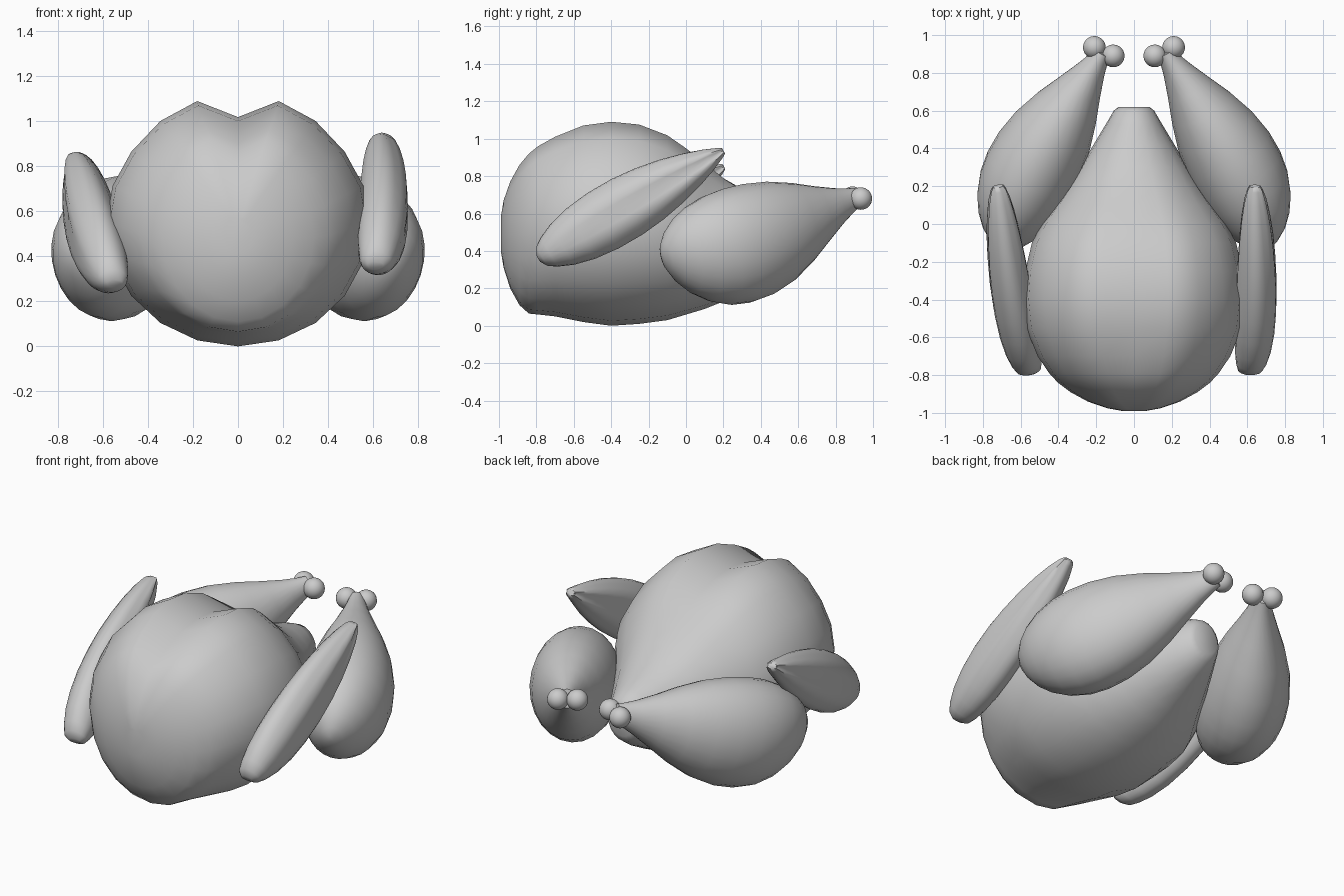
import bpy, bmesh, math
from mathutils import Vector

if "Cube" in bpy.data.objects:
    bpy.data.objects.remove(bpy.data.objects["Cube"])


def finish(name, bm, angle=60):
    bmesh.ops.recalc_face_normals(bm, faces=bm.faces)
    me = bpy.data.meshes.new(name)
    bm.to_mesh(me)
    bm.free()
    ob = bpy.data.objects.new(name, me)
    bpy.context.collection.objects.link(ob)
    bpy.ops.object.select_all(action='DESELECT')
    bpy.context.view_layer.objects.active = ob
    ob.select_set(True)
    bpy.ops.object.shade_smooth_by_angle(angle=math.radians(angle))
    return ob


def loft(name, rings):
    bm = bmesh.new()
    loops = [[bm.verts.new(p) for p in r] for r in rings]
    for a, b in zip(loops, loops[1:]):
        n = len(a)
        for i in range(n):
            bm.faces.new((a[i], a[(i + 1) % n], b[(i + 1) % n], b[i]))
    bm.faces.new(loops[0])
    bm.faces.new(loops[-1])
    return finish(name, bm)


def tapered(name, start, end, profile, wide, tall, bow=0.0, sag=0.0,
            flute=0.0, power=1.0, n=24):
    """Oval tube along start-end; profile holds (position, relative size)."""
    a, b = Vector(start), Vector(end)
    d = (b - a).normalized()
    side = d.cross(Vector((0, 0, 1))).normalized()
    up = side.cross(d)
    out = side * (1 if side.x * a.x > 0 else -1)
    rings = []
    for t, s in profile:
        c = a.lerp(b, t) + (out * bow - up * sag) * math.sin(math.pi * t ** 0.75)
        ring = []
        for i in range(n):
            q = 2 * math.pi * i / n
            f = 1 - flute * t * (1 + math.cos(6 * q)) / 2
            ring.append(c + side * math.cos(q) * wide * s ** power * f
                        + up * math.sin(q) * tall * s)
        rings.append(ring)
    return loft(name, rings)


# Body: cross-sections along y as (y, half width, bottom, top)
sections = [
    (-0.99, 0.06, 0.40, 0.58), (-0.975, 0.14, 0.31, 0.67), (-0.94, 0.24, 0.20, 0.77),
    (-0.89, 0.33, 0.11, 0.86), (-0.84, 0.395, 0.065, 0.92), (-0.79, 0.44, 0.06, 0.96),
    (-0.70, 0.50, 0.05, 1.01), (-0.55, 0.56, 0.02, 1.07), (-0.40, 0.575, 0.00, 1.09),
    (-0.25, 0.565, 0.01, 1.075), (-0.10, 0.53, 0.03, 1.02), (0.00, 0.48, 0.06, 0.955),
    (0.10, 0.41, 0.09, 0.88), (0.20, 0.34, 0.13, 0.80), (0.30, 0.28, 0.18, 0.735),
    (0.42, 0.21, 0.24, 0.68), (0.53, 0.145, 0.30, 0.64), (0.60, 0.105, 0.35, 0.605),
    (0.62, 0.08, 0.39, 0.57)]
rings = []
for y, w, lo, hi in sections:
    c, h = (lo + hi) / 2, (hi - lo) / 2
    fade = max(0.0, min(1.0, (0.35 - y) / 0.5))
    # crease along the breast between two ridges
    lift = {0: -0.13, 1: 0.05, 19: 0.05, 2: 0.03, 18: 0.03}
    ring = []
    for i in range(20):
        q = math.tau * i / 20
        ring.append((w * 1.02 * math.sin(q), y,
                     c + h * (math.cos(q) + lift.get(i, 0) * fade)))
    rings.append(ring)
loft("body", rings)

# Legs with two knuckle balls each
leg_profile = [(0, 0.08), (0.015, 0.26), (0.05, 0.48), (0.10, 0.67), (0.17, 0.84),
               (0.26, 0.96), (0.35, 1.0), (0.45, 0.98), (0.57, 0.88), (0.69, 0.70),
               (0.80, 0.49), (0.90, 0.31), (0.96, 0.22), (1.0, 0.17)]
for s, label in ((1, "right"), (-1, "left")):
    tapered(label + "_leg", (s * 0.71, -0.125, 0.37), (s * 0.165, 0.91, 0.685),
            leg_profile, 0.25, 0.315, bow=0.045, sag=0.055)
    for k, (x, y, z) in enumerate(((0.21, 0.935, 0.68), (0.11, 0.89, 0.685))):
        bm = bmesh.new()
        bmesh.ops.create_uvsphere(bm, u_segments=24, v_segments=16, radius=0.06)
        bmesh.ops.translate(bm, verts=bm.verts, vec=(s * x, y, z))
        finish(f"{label}_knuckle_{k + 1}", bm)

# Wings, each set at its own slant, fluted towards the tip
wing_profile = [(0, 0.12), (0.02, 0.35), (0.06, 0.53), (0.13, 0.74), (0.23, 0.91),
                (0.35, 1.0), (0.48, 1.0), (0.60, 0.92), (0.72, 0.77), (0.83, 0.57),
                (0.92, 0.36), (0.98, 0.18), (1.0, 0.10)]
tapered("right_wing", (0.61, -0.79, 0.36), (0.64, 0.20, 0.935),
        wing_profile, 0.118, 0.17, bow=0.025, flute=0.3, power=0.55)
tapered("left_wing", (-0.55, -0.79, 0.28), (-0.72, 0.20, 0.85),
        wing_profile, 0.118, 0.17, bow=0.025, flute=0.3, power=0.55)
